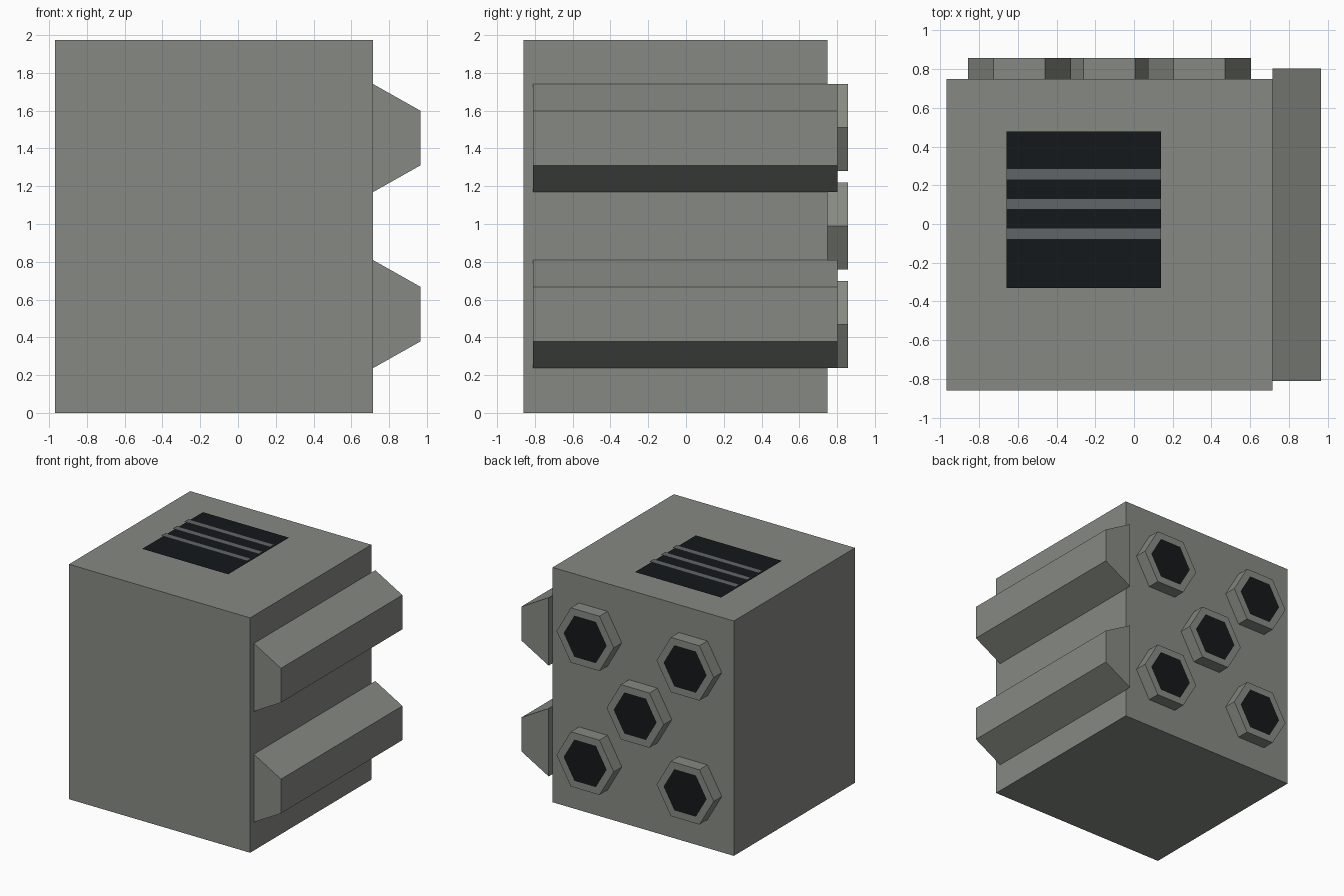
import bpy, bmesh
from math import cos, sin, pi
from mathutils import Vector

if "Cube" in bpy.data.objects:
    bpy.data.objects.remove(bpy.data.objects["Cube"])


def material(name, rgb):
    m = bpy.data.materials.new(name)
    m.diffuse_color = (*rgb, 1)
    m.use_nodes = True
    m.node_tree.nodes["Principled BSDF"].inputs["Base Color"].default_value = m.diffuse_color
    return m


BODY = material("body_grey", (0.24, 0.255, 0.225))
SLAT = material("slat_grey", (0.12, 0.13, 0.14))
DARK = material("dark_opening", (0.007, 0.009, 0.011))


def finish(name, bm, *mats):
    mesh = bpy.data.meshes.new(name)
    bm.to_mesh(mesh)
    bm.free()
    for m in mats:
        mesh.materials.append(m)
    ob = bpy.data.objects.new(name, mesh)
    bpy.context.collection.objects.link(ob)
    return ob


def prism(points, y0, y1):
    """Extrude an (x, z) outline along y; returns the bmesh."""
    bm = bmesh.new()
    face = bm.faces.new([bm.verts.new((x, y0, z)) for x, z in points])
    ext = bmesh.ops.extrude_face_region(bm, geom=[face], use_keep_orig=True)
    verts = [g for g in ext["geom"] if isinstance(g, bmesh.types.BMVert)]
    bmesh.ops.translate(bm, verts=verts, vec=Vector((0, y1 - y0, 0)))
    bmesh.ops.recalc_face_normals(bm, faces=bm.faces[:])
    return bm


def panel(name, x0, x1, y0, y1, z, mat):
    """Flat upward-facing rectangle."""
    bm = bmesh.new()
    bm.faces.new([bm.verts.new(p) for p in
                  ((x0, y0, z), (x1, y0, z), (x1, y1, z), (x0, y1, z))])
    finish(name, bm, mat)


# Main block
X0, X1, TOP, BACK = -0.97, 0.715, 1.975, 0.75
finish("block", prism([(X0, 0), (X1, 0), (X1, TOP), (X0, TOP)], -0.86, BACK), BODY)

# Two tapered rails on the right side
for name, z in (("lower_rail", 0.523), ("upper_rail", 1.455)):
    outline = [(X1, z - 0.286), (0.967, z - 0.144), (0.967, z + 0.144), (X1, z + 0.286)]
    finish(name, prism(outline, -0.81, 0.803), BODY)

# Vent on top: dark panel with three slats floating just above it
panel("vent_opening", -0.66, 0.14, -0.33, 0.477, 1.985, DARK)
for i, y in enumerate((-0.05, 0.104, 0.257)):
    panel(f"vent_slat_{i + 1}", -0.66, 0.14, y - 0.029, y + 0.029, 2.0, SLAT)

# Five hexagonal sockets on the back, each with a dark inset mouth
MX, MZ = -0.127, 0.99
spots = [(MX, MZ)] + [(MX + sx * 0.465, MZ + sz * 0.521) for sx in (-1, 1) for sz in (-1, 1)]
for i, (cx, cz) in enumerate(spots):
    ring = [(cx + 0.266 * cos(k * pi / 3), cz + 0.266 * sin(k * pi / 3)) for k in range(6)]
    bm = prism(ring, BACK, 0.857)
    mouth = max(bm.faces, key=lambda f: f.calc_center_median().y)
    bmesh.ops.inset_region(bm, faces=[mouth], thickness=0.057, use_even_offset=True)
    mouth.material_index = 1
    finish(f"hex_socket_{i + 1}", bm, BODY, DARK)
